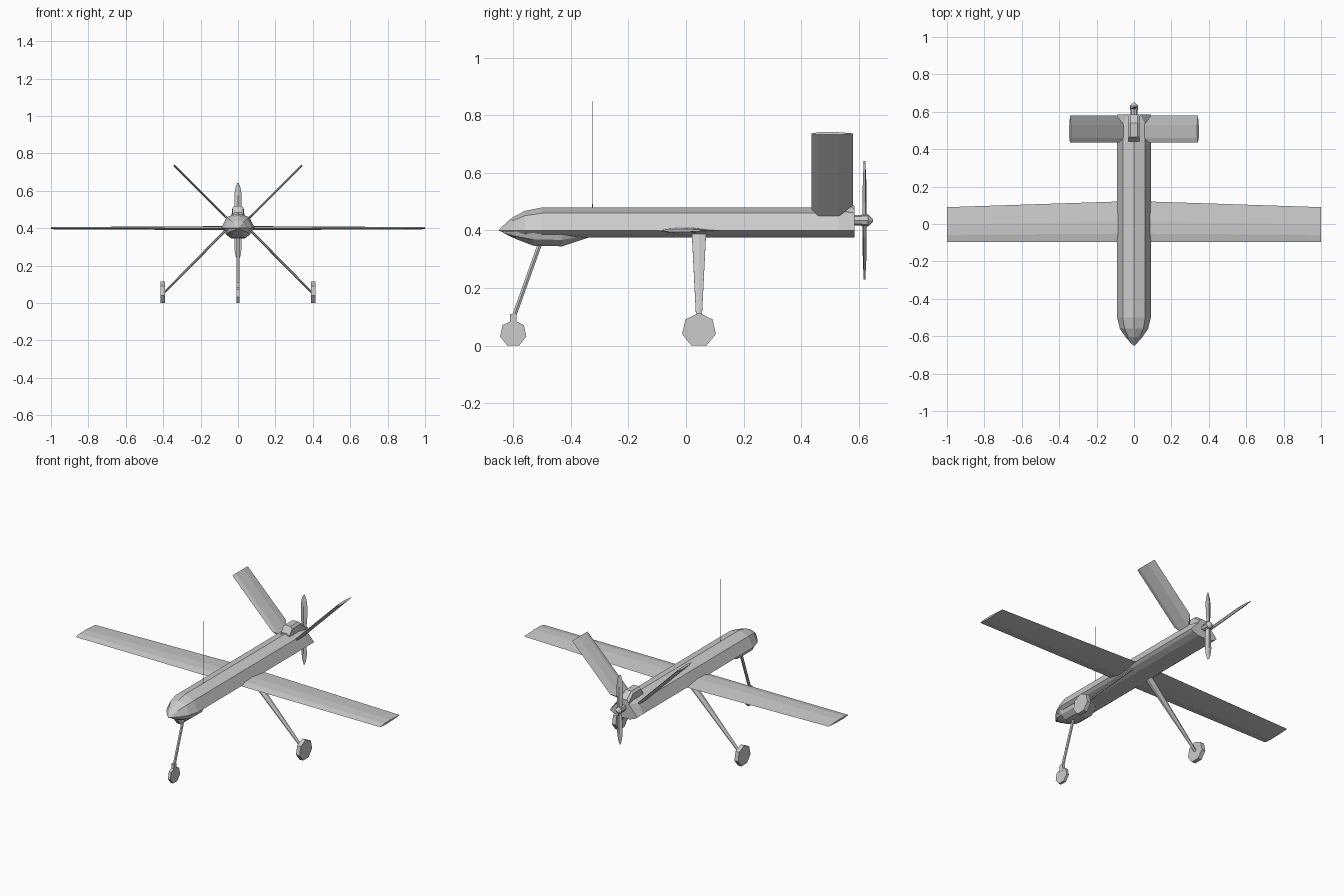
import bpy, bmesh, math
from mathutils import Vector

if "Cube" in bpy.data.objects:
    bpy.data.objects.remove(bpy.data.objects["Cube"])


def finish(name, bm, mirror=False):
    bmesh.ops.remove_doubles(bm, verts=bm.verts, dist=1e-5)
    bmesh.ops.recalc_face_normals(bm, faces=bm.faces)
    me = bpy.data.meshes.new(name)
    bm.to_mesh(me)
    bm.free()
    ob = bpy.data.objects.new(name, me)
    bpy.context.collection.objects.link(ob)
    if mirror:
        ob.modifiers.new("Mirror", 'MIRROR')
    return ob


def loft(name, rings, mirror=False):
    """Skin a list of equally sized point rings and cap both ends."""
    bm = bmesh.new()
    vs = [[bm.verts.new(p) for p in r] for r in rings]
    n = len(vs[0])
    for a, b in zip(vs, vs[1:]):
        for i in range(n):
            j = (i + 1) % n
            bm.faces.new((a[i], a[j], b[j], b[i]))
    bm.faces.new(vs[0])
    bm.faces.new(vs[-1])
    bmesh.ops.dissolve_degenerate(bm, dist=1e-5, edges=bm.edges)
    return finish(name, bm, mirror)


def symmetric(y, half):
    """Close a half outline (x, z), ordered top to bottom, across x = 0."""
    pts = half + [(-x, z) for x, z in reversed(half) if x > 1e-6]
    return [(x, y, z) for x, z in pts]


def rod(name, a, b, ra, rb, sides=6, mirror=False):
    a, b = Vector(a), Vector(b)
    q = (b - a).to_track_quat('Z', 'Y')
    ang = [2 * math.pi * i / sides for i in range(sides)]
    ring = lambda c, r: [c + q @ Vector((r * math.cos(t), r * math.sin(t), 0)) for t in ang]
    return loft(name, [ring(a, ra), ring(b, rb)], mirror)


def wheel(name, x, y, r, half_w, mirror=False):
    """Seven-sided wheel standing flat on the ground."""
    cz = r * math.cos(math.pi / 7)
    ang = [math.pi / 2 + 2 * math.pi * i / 7 for i in range(7)]
    ring = lambda px: [(px, y + r * math.cos(t), cz + r * math.sin(t)) for t in ang]
    return loft(name, [ring(x - half_w), ring(x + half_w)], mirror)


# Fuselage: faceted body; rows are y, width scale, top scale, bottom scale
rings = []
for y, w, t, b in [(-.65, .05, .03, .05), (-.605, .5, .55, .55), (-.56, .84, .85, .9),
                   (-.5, 1, 1, 1), (.53, 1, 1, 1)]:
    rings.append(symmetric(y, [(0, .4 + .08 * t), (.06 * w, .4 + .06 * t), (.09 * w, .4),
                               (.075 * w, .4 - .012 * b), (.04 * w, .4 - .025 * b)]))
rings.append(symmetric(.585, [(0, .475), (.035, .46), (.09, .4), (.075, .388), (.04, .375)]))
loft("fuselage", rings)

# Chin sensor bulge under the nose
rings = []
for y, w, z in [(-.635, .012, .393), (-.59, .045, .37), (-.53, .065, .347),
                (-.43, .065, .345), (-.34, .03, .375)]:
    rings.append(symmetric(y, [(w * 1.15, .397), (w, (z + .39) / 2), (w * .55, z)]))
loft("chin_bulge", rings)

# Main wing: airfoil lofted tip to tip, trailing edge swept
airfoil = [(0, -.002), (.2, .009), (.5, .011), (1, 0), (.6, -.008), (.25, -.01)]
rings = []
for x, chord, th in [(-1, .185, .55), (-.09, .215, 1), (.09, .215, 1), (1, .185, .55)]:
    rings.append([(x, -.095 + t * chord, .4 + z * th) for t, z in airfoil])
loft("main_wing", rings)

# V tail: fins at 45 degrees with trimmed root corners
section = [(.435, 0, .08), (.46, .006, .058), (.53, .006, .058),
           (.58, 0, .092), (.53, -.006, .058), (.46, -.006, .058)]
k = math.sqrt(.5)
root = [(s - n * k, y, s + .395 + n * k) for y, n, s in section]
tip = [(.342 - n * k, y, .737 + n * k) for y, n, s in section]
loft("tail_fin", [root, tip], True)

# Engine housing on the rear deck
loft("engine_housing", [symmetric(y, [(w * .6, z), (w, z - .012), (w, .44)])
                        for y, w, z in [(.44, .028, .485), (.465, .03, .52),
                                        (.54, .03, .52), (.585, .034, .485)]])

# Propeller shaft, spinner and two blades
rod("propeller_shaft", (0, .57, .435), (0, .625, .435), .018, .018, 8)
rod("spinner", (0, .61, .435), (0, .632, .435), .021, .021, 8)
rod("spinner_tip", (0, .632, .435), (0, .65, .435), .021, .004, 8)
for side, name in ((1, "upper_blade"), (-1, "lower_blade")):
    loft(name, [[(-w, .62 - side * .003, .435 + side * h), (0, .62 - t, .435 + side * h),
                 (w, .62 + side * .003, .435 + side * h), (0, .62 + t, .435 + side * h)]
                for h, w, t in [(0, .01, .008), (.06, .018, .007),
                                (.14, .02, .006), (.18, .014, .004), (.206, .004, .002)]])

# Nose gear
rod("nose_strut", (0, -.505, .36), (0, -.598, .1), .0085, .0085, 6)
loft("nose_fork", [[(sx * .009, -.6 + sy * .012, z) for sx, sy in
                    ((-1, -1), (1, -1), (1, 1), (-1, 1))] for z in (.07, .11)])
wheel("nose_wheel", 0, -.6, .047, .008)

# Main gear: tapered leaf struts and wheels
rings = []
for x, z, hw, t in [(.06, .395, .025, .007), (.395, .055, .008, .006)]:
    rings.append([(x - t * k * sy, .045 + hw * sx, z - t * k * sy) for sx, sy in
                  ((-1, -.4), (0, -1), (1, -.4), (1, .4), (0, 1), (-1, .4))])
loft("main_strut", rings, True)
wheel("main_wheel", .402, .045, .06, .012, True)

# Whip antenna
rod("antenna", (0, -.325, .475), (0, -.325, .85), .0012, .0008, 4)
